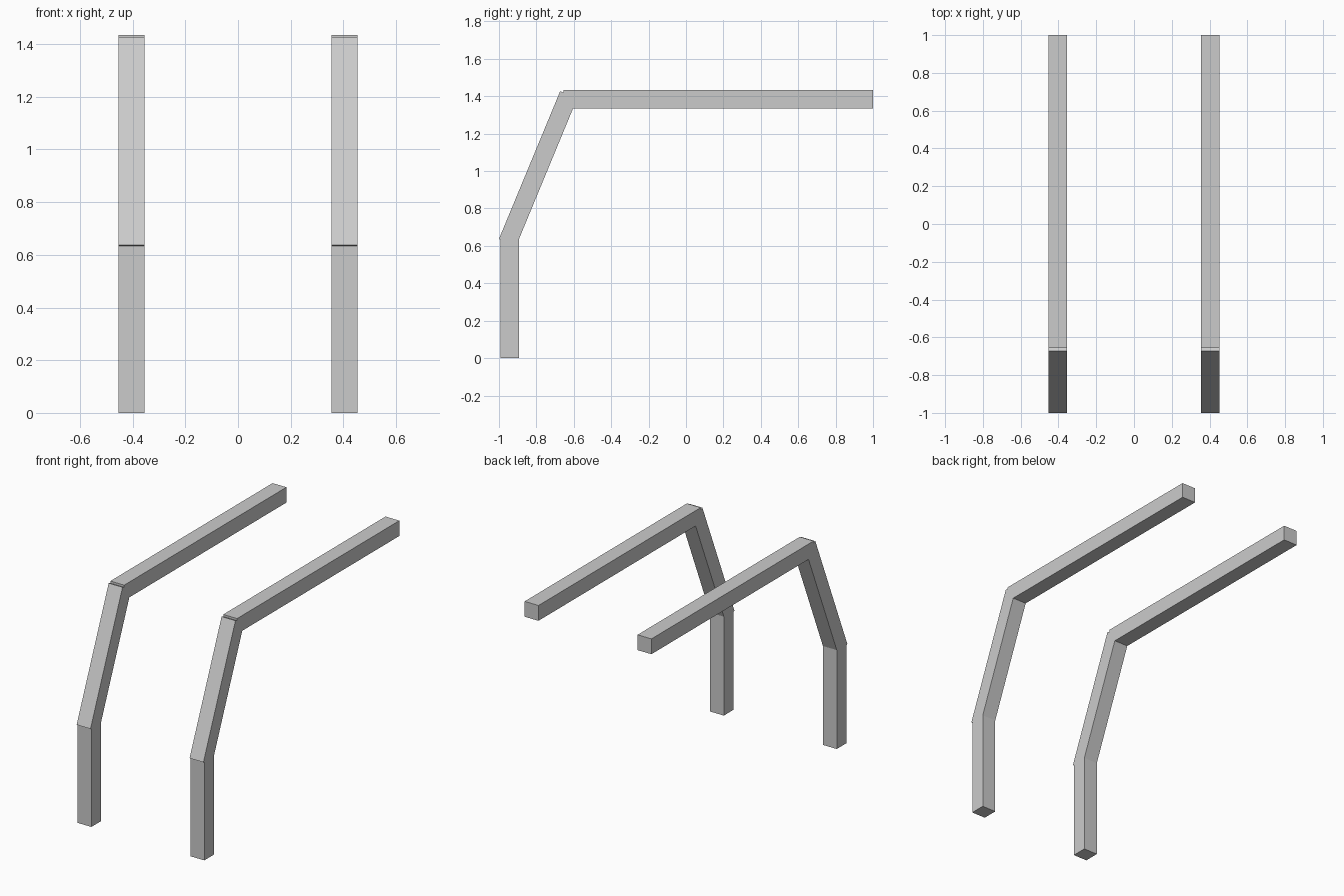
import bpy, bmesh
from math import radians
from mathutils import Vector, Matrix

if "Cube" in bpy.data.objects:
    bpy.data.objects.remove(bpy.data.objects["Cube"])

W = 0.099     # bar thickness
X = 0.4035    # distance of each frame from the centre plane


def bar(name, side, outer, length, angle):
    """Square bar in the yz plane: starts at its outer corner, leans `angle` degrees from vertical towards +y."""
    bm = bmesh.new()
    bmesh.ops.create_cube(bm, size=1.0)
    bmesh.ops.translate(bm, verts=bm.verts, vec=(0, 0.5, 0.5))
    bmesh.ops.scale(bm, verts=bm.verts, vec=(W, W, length))
    bmesh.ops.rotate(bm, verts=bm.verts, cent=(0, 0, 0),
                     matrix=Matrix.Rotation(radians(-angle), 3, 'X'))
    bmesh.ops.translate(bm, verts=bm.verts, vec=Vector((side * X, *outer)))
    mesh = bpy.data.meshes.new(name)
    bm.to_mesh(mesh)
    bm.free()
    obj = bpy.data.objects.new(name, mesh)
    bpy.context.collection.objects.link(obj)
    return obj


for label, side in (("left", -1), ("right", 1)):
    # Upright post
    bar(f"post_{label}", side, (-0.991, 0.0), 0.64, 0)
    # Leaning strut
    bar(f"strut_{label}", side, (-1.0, 0.637), 0.855, 22.5)
    # Horizontal top rail
    bar(f"rail_{label}", side, (-0.656, 1.434), 1.656, 90)
